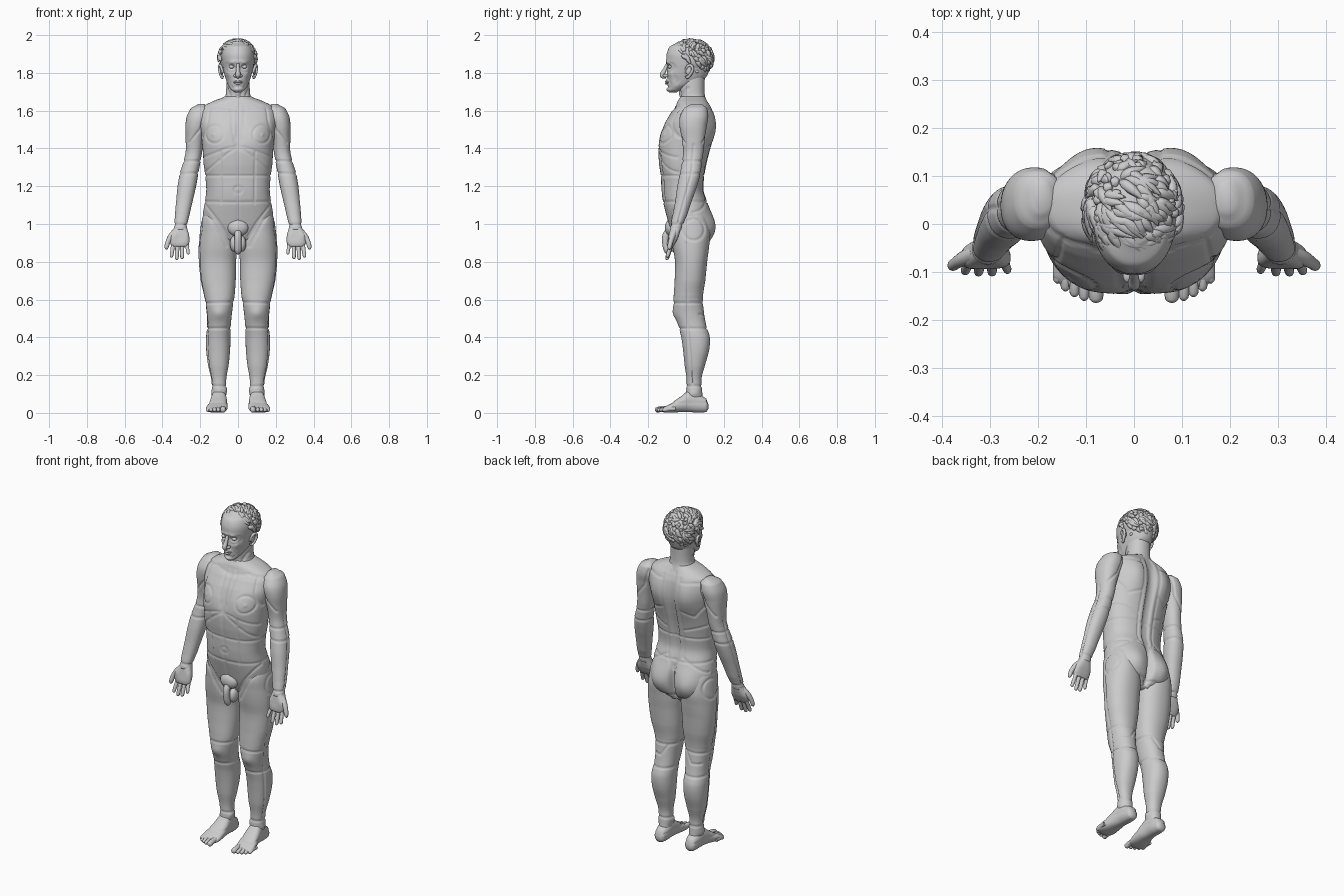
import bpy, bmesh, math, random
from mathutils import Vector

random.seed(4)


def finish(bm, name, mirror=False):
    bmesh.ops.recalc_face_normals(bm, faces=bm.faces)
    for side in ((1, -1) if mirror else (1,)):
        if side < 0:
            for v in bm.verts:
                v.co.x *= -1
            bmesh.ops.reverse_faces(bm, faces=bm.faces)
        for f in bm.faces:
            f.smooth = True
        tag = ("_left" if side > 0 else "_right") if mirror else ""
        me = bpy.data.meshes.new(name + tag)
        bm.to_mesh(me)
        bpy.context.collection.objects.link(bpy.data.objects.new(name + tag, me))
    bm.free()


def circle(x, z, r, n=16):
    return [(x + r * math.cos(i * math.tau / n), z + r * math.sin(i * math.tau / n)) for i in range(n + 1)]


def seg_dist(px, pz, s):
    ax, az, bx, bz = s
    dx, dz = bx - ax, bz - az
    t = max(0, min(1, ((px - ax) * dx + (pz - az) * dz) / (dx * dx + dz * dz + 1e-9)))
    return math.hypot(px - ax - t * dx, pz - az - t * dz)


def loft(name, rows, n=64, p=2.2, step=.007, axis='z', bumps=(), seams=(), mirror=False, depth=.006):
    """Skin smooth rings through rows (t, x0, x1, a0, a1); add bulges, then carve seams."""
    bm = bmesh.new()
    rings = []

    def ring(r):
        t, x0, x1, a0, a1 = r
        out = []
        for k in range(n):
            c, s = math.cos(k * math.tau / n), math.sin(k * math.tau / n)
            x = (x0 + x1) / 2 + (x1 - x0) / 2 * math.copysign(abs(c) ** (2 / p), c)
            a = (a0 + a1) / 2 + (a1 - a0) / 2 * math.copysign(abs(s) ** (2 / p), s)
            out.append(bm.verts.new((x, a, t) if axis == 'z' else (x, t, a)))
        rings.append(out)

    for i in range(len(rows) - 1):
        q = [rows[max(0, min(len(rows) - 1, i + d))] for d in (-1, 0, 1, 2)]
        m = max(2, math.ceil(abs(q[2][0] - q[1][0]) / step))
        for j in range(m):
            u = j / m
            r = [b + .5 * u * (c - a + u * (2 * a - 5 * b + 4 * c - d + u * (3 * (b - c) + d - a)))
                 for a, b, c, d in zip(*q)]
            r[0] = q[1][0] + u * (q[2][0] - q[1][0])
            ring(r)
    ring(rows[-1])
    for A, B in zip(rings, rings[1:]):
        for k in range(n):
            bm.faces.new((A[k], A[(k + 1) % n], B[(k + 1) % n], B[k]))
    bm.faces.new(rings[0])
    bm.faces.new(rings[-1])
    bmesh.ops.recalc_face_normals(bm, faces=bm.faces)
    bm.normal_update()
    for v in bm.verts:
        x, y, z = abs(v.co.x), v.co.y, v.co.z
        amt = sum(h * math.exp(-((x - c[0]) / r[0]) ** 2 - ((y - c[1]) / r[1]) ** 2 - ((z - c[2]) / r[2]) ** 2)
                  for c, r, h in bumps)
        v.co += v.normal * amt
    segs = [(k,) + a + b for k, pts in seams for a, b in zip(pts, pts[1:])]
    bm.normal_update()
    for v in bm.verts:
        x, y, z, d = abs(v.co.x), v.co.y, v.co.z, 1
        for s in segs:
            k = s[0]
            if k == 'a' or (k == 'f' and v.normal.y < -.15) or (k == 'b' and v.normal.y > .15):
                d = min(d, seg_dist(x, z, s[1:]))
            elif k == 's' and v.normal.x > .3:
                d = min(d, seg_dist(y, z, s[1:]))
        if d < .02:
            v.co -= v.normal * depth * math.exp(-(d / .0045) ** 2)
    finish(bm, name, mirror)


def tubes(name, paths, mirror=False, res=4, sub=4):
    """Tapered round strokes from lists of (x, y, z, radius)."""
    cu = bpy.data.curves.new(name, 'CURVE')
    cu.dimensions, cu.bevel_depth, cu.bevel_resolution, cu.use_fill_caps = '3D', 1, res, True
    for pts in paths:
        sp = cu.splines.new('NURBS')
        sp.points.add(len(pts) - 1)
        for q, (x, y, z, r) in zip(sp.points, pts):
            q.co, q.radius = (x, y, z, 1), r
        sp.use_endpoint_u, sp.order_u, sp.resolution_u = True, 3, sub
    ob = bpy.data.objects.new(name + "_path", cu)
    bpy.context.collection.objects.link(ob)
    bpy.context.view_layer.update()
    me = bpy.data.meshes.new_from_object(ob.evaluated_get(bpy.context.evaluated_depsgraph_get()))
    bpy.data.objects.remove(ob)
    bm = bmesh.new()
    bm.from_mesh(me)
    finish(bm, name, mirror)


def ball(name, c, r, mirror=False):
    bm = bmesh.new()
    bmesh.ops.create_uvsphere(bm, u_segments=28, v_segments=18, radius=1)
    for v in bm.verts:
        v.co = Vector(c) + v.co * Vector(r)
    finish(bm, name, mirror)


def sym(rows):
    return [(z, -w, w, a, b) for z, w, a, b in rows]


# torso with muscle regions
loft("torso", sym([(.87, .05, 0, .09), (.92, .14, -.06, .118), (.98, .182, -.085, .128), (1.05, .185, -.105, .128),
                   (1.12, .175, -.122, .112), (1.18, .168, -.13, .094), (1.25, .173, -.133, .098),
                   (1.32, .182, -.143, .11), (1.4, .187, -.145, .128), (1.48, .195, -.128, .142),
                   (1.54, .205, -.108, .143), (1.59, .2, -.08, .137), (1.625, .18, -.055, .125),
                   (1.65, .13, -.045, .112), (1.675, .07, -.03, .1)]),
     n=180, p=2.35, depth=.005,
     bumps=[((.085, .12, .98), (.07, .1, .08), .035), ((.09, .14, 1.52), (.06, .1, .1), .022),
            ((.1, -.13, 1.465), (.065, .1, .065), .014), ((0, .13, 1.3), (.018, .1, .35), -.012),
            ((0, .13, .97), (.014, .1, .09), -.03), ((0, -.13, 1.47), (.015, .1, .09), -.005),
            ((.125, -.12, 1.47), (.006, .1, .006), .005)],
     seams=[('f', [(0, 1.0), (0, 1.62)]), ('f', [(.035, 1.62), (.03, 1.5), (.012, 1.41), (.06, 1.4), (.19, 1.35)]),
            ('f', [(0, 1.41), (.06, 1.37), (.18, 1.27)]), ('a', [(0, 1.255), (.3, 1.255)]),
            ('f', [(.09, 1.38), (.088, 1.11)]), ('a', [(0, 1.115), (.3, 1.12)]),
            ('f', [(.18, 1.11), (.1, 1.01), (.05, .93)]), ('f', circle(.125, 1.475, .048)),
            ('f', circle(0, 1.18, .02)), ('f', [(0, 1.605), (.1, 1.625), (.2, 1.61)]),
            ('f', [(.15, 1.62), (.16, 1.54), (.19, 1.46)]),
            ('b', [(.018, 1.64), (.018, 1.12)]), ('b', [(.055, 1.62), (.05, 1.15), (0, 1.06)]),
            ('b', [(.055, 1.6), (.2, 1.61)]), ('b', [(.055, 1.43), (.13, 1.4), (.19, 1.48)]),
            ('b', [(.055, 1.3), (.18, 1.34)]), ('b', [(0, .9), (.17, .905)]),
            ('b', [(.05, 1.14), (.12, 1.1), (.185, 1.06)])])

# neck
loft("neck", sym([(1.6, .1, -.05, .12), (1.64, .085, -.04, .112), (1.68, .066, -.03, .1), (1.72, .062, -.035, .098),
                  (1.79, .06, -.03, .1)]), seams=[('f', [(.06, 1.72), (.02, 1.63)]), ('f', [(.02, 1.71), (.015, 1.63)])],
     bumps=[((0, -.035, 1.69), (.012, .03, .015), .008)])

# legs
loft("leg", [(1.1, .11, .165, -.03, .07), (1.03, .05, .19, -.075, .11), (.95, .02, .202, -.076, .128),
             (.88, .007, .208, -.07, .122), (.8, .01, .207, -.058, .112), (.7, .012, .197, -.06, .102),
             (.62, .018, .18, -.065, .09), (.58, .025, .172, -.066, .09), (.52, .033, .165, -.06, .097),
             (.46, .038, .163, -.04, .108), (.4, .04, .169, -.025, .126), (.33, .042, .168, -.015, .122),
             (.25, .05, .158, -.007, .1), (.18, .062, .142, .003, .082), (.12, .062, .137, .002, .085),
             (.06, .065, .13, -.005, .09)], n=84, mirror=True,
     bumps=[((.1, -.06, .53), (.03, .03, .03), .008), ((.06, .02, .12), (.015, .03, .02), .007),
            ((.137, .04, .1), (.015, .03, .02), .007)],
     seams=[('a', [(0, .585), (.25, .58)]), ('a', [(0, .45), (.25, .445)]), ('a', [(0, .14), (.25, .145)]),
            ('s', [(.0, .9), (.01, .45), (.035, .15)]), ('s', circle(.04, .97, .058)),
            ('b', [(.06, .58), (.1, .52), (.15, .52)]), ('f', [(.17, 1.08), (.06, .88)])])

# feet and toes
loft("foot", [(.118, .085, .115, .02, .05), (.108, .07, .13, .005, .075), (.07, .062, .137, .002, .1),
              (.02, .06, .142, .004, .12), (-.03, .056, .152, .004, .085), (-.08, .056, .166, .001, .052),
              (-.112, .062, .168, .002, .034), (-.13, .078, .15, .006, .024)],
     axis='y', n=48, p=2.4, mirror=True, seams=[('a', [(.0, .06), (.2, .05)])], depth=.003)
tubes("toes", [[(x, y + .065, .022, r), (x, y + .03, .022, r * .95), (x, y + .01, .016, r), (x, y, .013, r * .8),
                (x, y - .003, .012, .002)]
               for x, y, r in ((.079, -.161, .0155), (.104, -.157, .011), (.124, -.149, .011), (.143, -.137, .0105),
                               (.159, -.121, .0105))], mirror=True)

# arms
loft("arm", [(1.635, .175, .21, .025, .085), (1.615, .15, .248, -.008, .11), (1.57, .145, .271, -.032, .118),
             (1.52, .16, .278, -.034, .11), (1.45, .178, .277, -.022, .1), (1.38, .19, .278, -.015, .092),
             (1.32, .2, .292, -.022, .083), (1.27, .21, .308, -.032, .077), (1.2, .222, .32, -.046, .058),
             (1.12, .24, .328, -.057, .03), (1.05, .256, .334, -.07, .007), (1, .268, .337, -.08, -.014),
             (.97, .272, .338, -.085, -.025)], n=72, mirror=True,
     seams=[('a', [(.1, 1.335), (.4, 1.33)]), ('a', [(.1, 1.27), (.4, 1.265)]), ('a', [(.1, .99), (.4, 1.0)]),
            ('f', [(.17, 1.6), (.2, 1.5), (.26, 1.43)]), ('b', [(.17, 1.6), (.2, 1.5), (.26, 1.43)]),
            ('s', [(.04, 1.42), (.03, 1.27), (-.045, 1.0)])])

# hands and fingers
loft("palm", [(1, .274, .33, -.075, -.02), (.97, .268, .342, -.084, -.028), (.93, .26, .358, -.09, -.04),
              (.9, .259, .36, -.094, -.054), (.882, .268, .35, -.092, -.064)], n=48, p=2.6, mirror=True,
     bumps=[((.345, -.085, .94), (.02, .03, .03), .008), ((.268, -.085, .94), (.015, .03, .03), .005)])
tubes("fingers", [[(x0, -.07, .905, r), (x0 + .3 * (x1 - x0), -.08, .88, r), ((x0 + x1) / 2, -.088, (.9 + z) / 2, r),
                   (x1, y + .003, z + .012, r * .95), (x1, y, z + .003, r * .75), (x1, y, z, .002)]
                  for x0, x1, y, z, r in ((.271, .264, -.098, .838, .0095), (.295, .296, -.102, .814, .0108),
                                          (.32, .324, -.102, .81, .011), (.343, .352, -.1, .822, .0105))] +
      [[(.33, -.06, .965, .015), (.352, -.07, .94, .017), (.37, -.08, .91, .0125), (.377, -.086, .885, .0125),
        (.38, -.088, .868, .009), (.381, -.088, .864, .002)]], mirror=True)

# pelvic front, plain rounded forms
ball("pubic_mound", (0, -.08, .98), (.055, .032, .045))
ball("groin_side", (.02, -.068, .895), (.023, .032, .042), mirror=True)
tubes("groin_centre", [[(0, -.08, .97, .018), (0, -.11, .95, .019), (0, -.108, .89, .018), (0, -.098, .862, .02),
                        (0, -.094, .842, .012), (0, -.093, .838, .002)]])

# head
loft("head", sym([(1.697, .018, -.088, -.05), (1.71, .036, -.097, -.02), (1.735, .053, -.099, .04),
                  (1.77, .066, -.1, .1), (1.81, .077, -.1, .122), (1.85, .084, -.104, .133), (1.9, .087, -.103, .135),
                  (1.94, .074, -.085, .12), (1.965, .04, -.04, .08)]), n=110, p=2.15, depth=.0025, step=.005,
     bumps=[((.034, -.1, 1.832), (.018, .04, .012), -.013), ((.03, -.1, 1.858), (.025, .04, .008), .006),
            ((.05, -.085, 1.795), (.02, .04, .02), .006), ((0, -.1, 1.712), (.018, .04, .012), .006),
            ((0, -.1, 1.728), (.02, .04, .005), -.004), ((0, -.1, 1.758), (.024, .03, .012), .005)],
     seams=[('f', [(0, 1.87), (0, 1.92)]), ('f', circle(.035, 1.832, .03)),
            ('f', [(.018, 1.785), (.04, 1.74), (.03, 1.72), (0, 1.725)]), ('f', [(.06, 1.82), (.055, 1.73)])])
tubes("nose", [[(0, -.092, 1.855, .008), (0, -.103, 1.84, .009), (0, -.115, 1.81, .011), (0, -.127, 1.792, .0135),
                (0, -.125, 1.779, .011), (0, -.105, 1.776, .007)]])
ball("nostril", (.014, -.108, 1.785), (.009, .014, .009), mirror=True)
ball("eye", (.034, -.083, 1.832), (.014, .013, .01), mirror=True)
tubes("lips", [[(-.026, -.093, z, .002), (-.01, -.105, z + d, .0055), (.01, -.105, z + d, .0055), (.026, -.093, z, .002)]
               for z, d in ((1.752, .003), (1.75, -.006))])
tubes("ear", [[(.078, .0, 1.8, .006), (.089, -.002, 1.83, .007), (.096, .025, 1.845, .008), (.099, .04, 1.82, .008),
               (.09, .02, 1.785, .008), (.082, .003, 1.77, .007), (.08, 0, 1.785, .005)]], mirror=True)
ball("ear_bowl", (.086, .018, 1.812), (.008, .02, .026), mirror=True)

# hair: cap plus swept locks
C, R = Vector((-.003, .028, 1.875)), Vector((.097, .112, .098))
ball("hair_cap", C + Vector((0, .006, 0)), R * .97)
locks = []
while len(locks) < 210:
    d = Vector([random.gauss(0, 1) for _ in range(3)]).normalized()
    if d.z < -.72 or (d.y < -.35 and d.z < .48) or (d.y < .25 and d.z < -.05):
        continue
    flow = Vector((.9, -.5, 0)) * max(d.z, 0) + Vector((-d.y, d.x, -.9)) * (1 - abs(d.z)) * .7
    flow += Vector([random.uniform(-.45, .45) for _ in range(3)])
    pts = []
    for i, w in enumerate((.004, .012, .0125, .009, .001)):
        e = (d + flow * (i - 1.5) * .17).normalized() * (.96, .99, 1.01, 1.03, 1.07)[i]
        pts.append((C.x + e.x * R.x, C.y + e.y * R.y, min(C.z + e.z * R.z, 1.987), w))
    locks.append(pts)
tubes("hair_locks", locks, res=1, sub=3)
